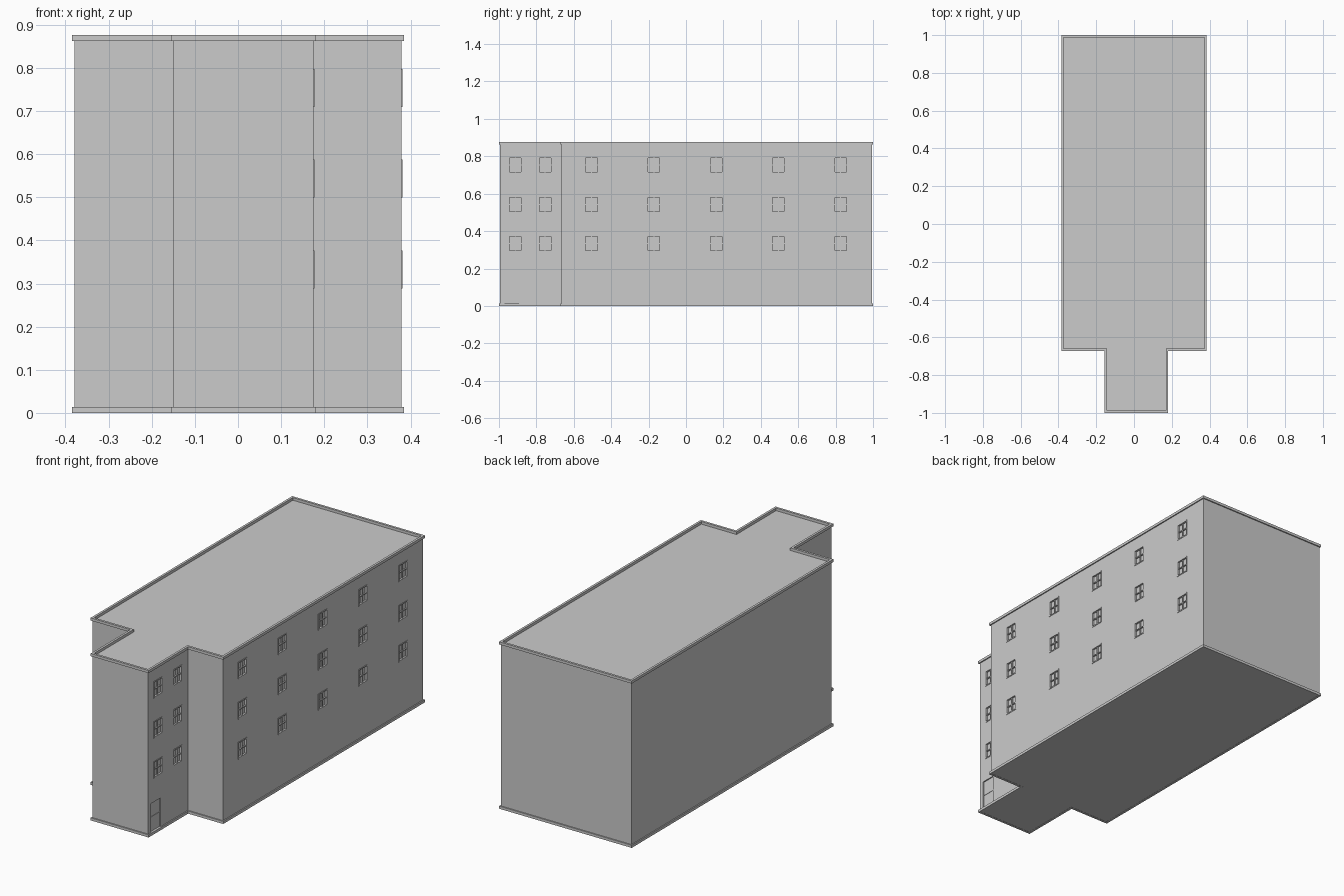
import bpy, bmesh

if "Cube" in bpy.data.objects:
    bpy.data.objects.remove(bpy.data.objects["Cube"])

MAIN_X, WING_L, WING_R = 0.379, -0.149, 0.175
BACK, STEP, FRONT = 0.994, -0.666, -0.994
TOP, BAND, LIP = 0.876, 0.014, 0.006


def footprint(d):
    """T-shaped plan, counter-clockwise, grown outward by d."""
    l, r, s = WING_L - d, WING_R + d, STEP - d
    m = MAIN_X + d
    return [(l, FRONT - d), (r, FRONT - d), (r, s), (m, s),
            (m, BACK + d), (-m, BACK + d), (-m, s), (l, s)]


def finish(name, bm):
    bmesh.ops.recalc_face_normals(bm, faces=bm.faces[:])
    me = bpy.data.meshes.new(name)
    bm.to_mesh(me)
    bm.free()
    ob = bpy.data.objects.new(name, me)
    bpy.context.collection.objects.link(ob)
    return ob


def ring(bm, d, z):
    return [bm.verts.new((x, y, z)) for x, y in footprint(d)]


def bridge(bm, a, b):
    n = len(a)
    for i in range(n):
        j = (i + 1) % n
        bm.faces.new((a[i], a[j], b[j], b[i]))


def band(name, z0, z1):
    """Square-section trim following the plan."""
    bm = bmesh.new()
    loops = [ring(bm, d, z) for d, z in
             ((LIP, z0), (LIP, z1), (-LIP, z1), (-LIP, z0))]
    for i in range(4):
        bridge(bm, loops[i], loops[(i + 1) % 4])
    return finish(name, bm)


def box(bm, x0, x1, y0, y1, z0, z1):
    vs = bmesh.ops.create_cube(bm, size=1)["verts"]
    bmesh.ops.scale(bm, vec=(x1 - x0, y1 - y0, z1 - z0), verts=vs)
    bmesh.ops.translate(bm, vec=((x0 + x1) / 2, (y0 + y1) / 2, (z0 + z1) / 2), verts=vs)


# Walls with flat roof and floor
bm = bmesh.new()
low, high = ring(bm, 0, 0.001), ring(bm, 0, TOP - BAND)
bridge(bm, low, high)
bm.faces.new(low)
bm.faces.new(high)
walls = finish("walls", bm)

# Base plinth and roof parapet
band("base_trim", 0, BAND)
band("roof_parapet", TOP - BAND, TOP)

# Window positions: (wall x, centre y, centre z)
ROWS = (0.333, 0.543, 0.753)
spots = [(WING_R, y, z) for y in (-0.913, -0.753) for z in ROWS]
spots += [(MAIN_X, -0.505 + 0.333 * i, z) for i in range(5) for z in ROWS]
HW, HH, RECESS = 0.034, 0.041, 0.008
DOOR = (-0.97, -0.893, BAND, 0.165)

# Shallow recesses for windows and door
bm = bmesh.new()
for x, y, z in spots:
    box(bm, x - RECESS, x + 0.02, y - HW, y + HW, z - HH, z + HH)
box(bm, WING_R - RECESS, WING_R + 0.02, *DOOR)
cutter = finish("opening_cutter", bm)
cutter.hide_render = True
cutter.hide_viewport = True
mod = walls.modifiers.new("openings", "BOOLEAN")
mod.operation = "DIFFERENCE"
mod.solver = "EXACT"
mod.object = cutter

# Window frames with cross bars
bm = bmesh.new()
F, B, P = 0.006, 0.0025, 0.002
for x, y, z in spots:
    x0, x1 = x - RECESS, x + P
    for s in (-1, 1):
        ys, zs = y + s * HW, z + s * HH
        box(bm, x0, x1, ys - F / 2, ys + F / 2, z - HH - F / 2, z + HH + F / 2)
        box(bm, x0, x1, y - HW + F / 2, y + HW - F / 2, zs - F / 2, zs + F / 2)
    box(bm, x0, x - 0.001, y - B, y + B, z - HH, z + HH)
    box(bm, x0, x - 0.001, y - HW, y + HW, z - B, z + B)
finish("window_frames", bm)

# Door leaf with a middle rail
bm = bmesh.new()
y0, y1, z0, z1 = DOOR
box(bm, WING_R - RECESS - 0.002, WING_R - 0.006, y0, y1, z0, z1)
box(bm, WING_R - 0.006, WING_R - 0.004, y0, y1, 0.086, 0.092)
finish("door", bm)
